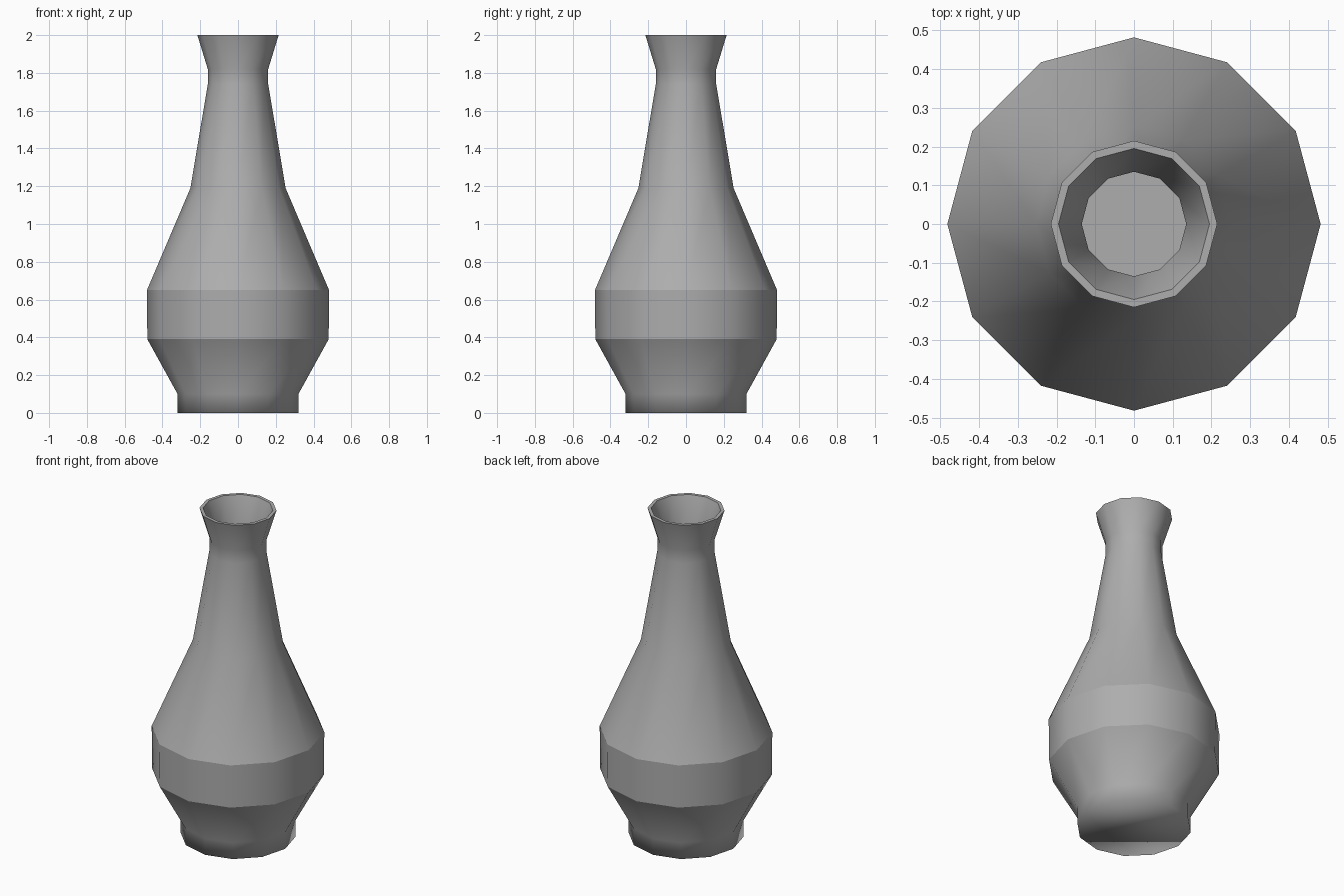
import bpy, bmesh, math

cube = bpy.data.objects.get("Cube")
if cube:
    bpy.data.objects.remove(cube, do_unlink=True)

SIDES = 12

# Single clay colour
clay = bpy.data.materials.new("grey_clay")
clay.use_nodes = True
clay.diffuse_color = (0.42, 0.42, 0.42, 1)
clay.node_tree.nodes["Principled BSDF"].inputs["Base Color"].default_value = clay.diffuse_color

# Radius and height: outer wall upward, over the lip, then down the inside
outer = [(0.32, 0), (0.32, 0.1), (0.48, 0.39), (0.482, 0.65), (0.252, 1.19),
         (0.16, 1.74), (0.16, 1.82), (0.215, 2.0)]
inner = [(0.195, 2.0), (0.135, 1.82), (0.135, 1.74), (0.225, 1.19),
         (0.452, 0.64), (0.452, 0.4), (0.295, 0.12), (0.295, 0.04)]
sharp_rings = (2, 3, 7, 8, 15)

bm = bmesh.new()
rings = []
for radius, z in outer + inner:
    angles = [math.tau * i / SIDES for i in range(SIDES)]
    rings.append([bm.verts.new((radius * math.cos(a), radius * math.sin(a), z)) for a in angles])

# Walls
for low, high in zip(rings, rings[1:]):
    for i in range(SIDES):
        j = (i + 1) % SIDES
        bm.faces.new((low[i], low[j], high[j], high[i]))

# Underside and inner floor
bm.faces.new(rings[0][::-1])
bm.faces.new(rings[-1])

# Soft facets, with crisp edges around the belly band, lip and floor
for face in bm.faces:
    face.smooth = True
for r in sharp_rings:
    for i in range(SIDES):
        bm.edges.get((rings[r][i], rings[r][(i + 1) % SIDES])).smooth = False

mesh = bpy.data.meshes.new("vase")
bm.to_mesh(mesh)
bm.free()
mesh.materials.append(clay)
vase = bpy.data.objects.new("vase", mesh)
bpy.context.collection.objects.link(vase)
